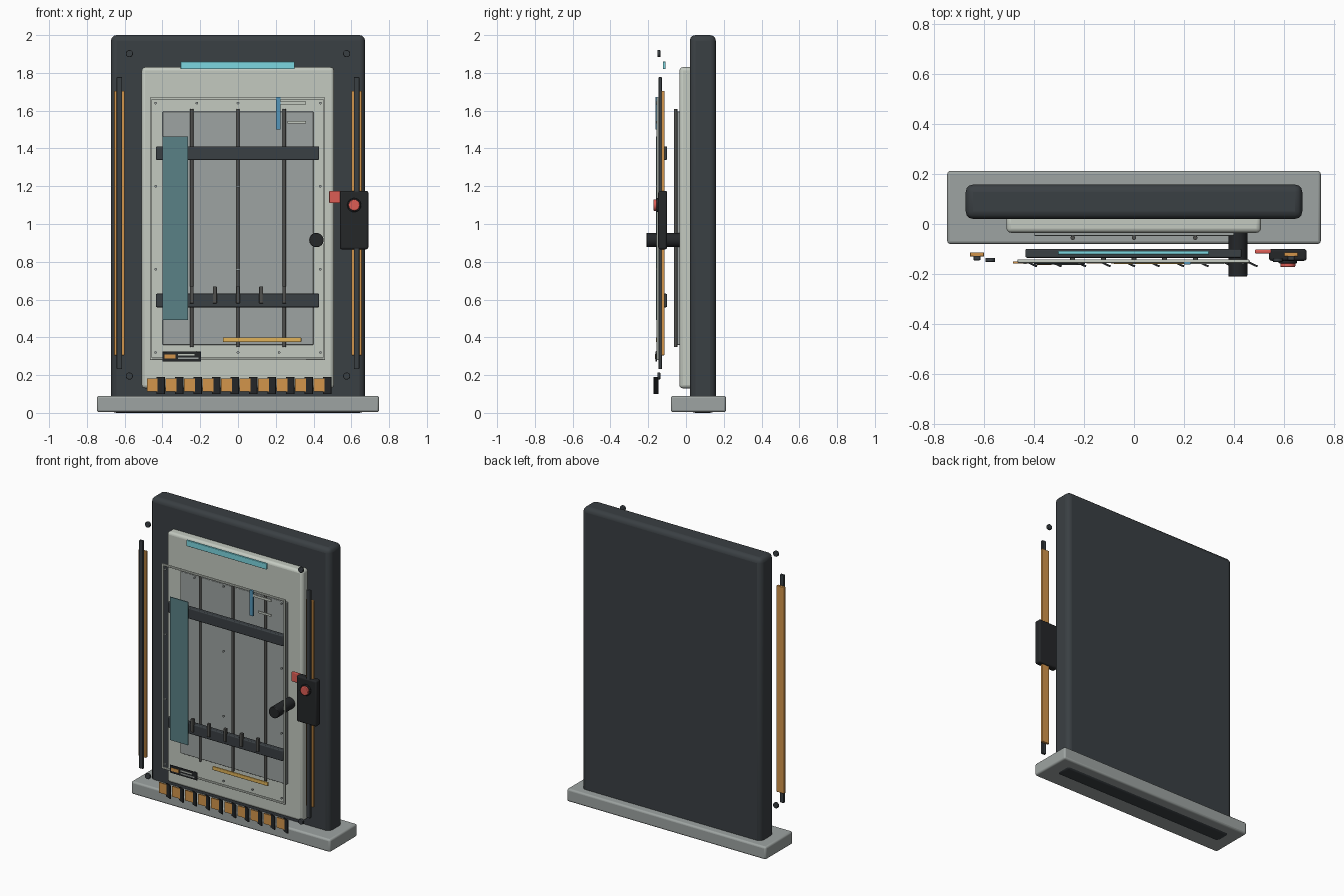
import bpy, math

default = bpy.data.objects.get("Cube")
if default:
    bpy.data.objects.remove(default, do_unlink=True)


def material(name, r, g, b):
    m = bpy.data.materials.new(name)
    m.use_nodes = True
    m.diffuse_color = (r, g, b, 1)
    node = next(n for n in m.node_tree.nodes if n.type == 'BSDF_PRINCIPLED')
    node.inputs["Base Color"].default_value = (r, g, b, 1)
    return m


CHARCOAL = material("charcoal", 0.042, 0.05, 0.056)
BLACK = material("black", 0.018, 0.02, 0.022)
PALE = material("pale_metal", 0.55, 0.59, 0.53)
GREY = material("grey_metal", 0.34, 0.37, 0.36)
ROD = material("rod_metal", 0.08, 0.08, 0.075)
ORANGE = material("orange", 0.65, 0.30, 0.07)
YELLOW = material("yellow", 0.75, 0.45, 0.10)
RED = material("red", 0.72, 0.11, 0.09)
CYAN = material("cyan", 0.20, 0.68, 0.75)
TEAL = material("teal", 0.10, 0.22, 0.24)
BLUE = material("blue", 0.09, 0.30, 0.48)


def finish(name, mat, bevel=0.0, segments=3):
    ob = bpy.context.object
    ob.name = ob.data.name = name
    ob.data.materials.append(mat)
    if bevel:
        mod = ob.modifiers.new("bevel", 'BEVEL')
        mod.width, mod.segments = bevel, segments
    bpy.ops.object.shade_smooth_by_angle(angle=math.radians(35))
    return ob


def box(name, xs, ys, zs, mat, bevel=0.0):
    """Box given by its extents along each axis."""
    spans = (xs, ys, zs)
    bpy.ops.mesh.primitive_cube_add(size=1, location=[(a + b) / 2 for a, b in spans])
    bpy.context.object.scale = [b - a for a, b in spans]
    bpy.ops.object.transform_apply(location=False, rotation=False, scale=True)
    return finish(name, mat, bevel)


def disc(name, x, z, ys, radius, mat, bevel=0.0, sides=24):
    """Cylinder lying along y."""
    bpy.ops.mesh.primitive_cylinder_add(
        vertices=sides, radius=radius, depth=ys[1] - ys[0],
        location=(x, sum(ys) / 2, z), rotation=(math.pi / 2, 0, 0))
    return finish(name, mat, bevel, 2)


# Main slab, floor plinth and raised door leaf
box("outer_slab", (-0.673, 0.673), (0.02, 0.158), (0, 2), CHARCOAL, 0.03)
box("plinth", (-0.747, 0.747), (-0.08, 0.212), (0.004, 0.09), GREY, 0.012)
box("door_leaf", (-0.51, 0.508), (-0.035, 0.04), (0.13, 1.83), PALE, 0.018)
box("inset_panel", (-0.4, 0.4), (-0.047, -0.03), (0.36, 1.595), GREY, 0.004)

# Vertical rods over the inset panel
for x in (-0.245, 0, 0.245):
    bpy.ops.mesh.primitive_cylinder_add(vertices=12, radius=0.009, depth=1.26,
                                        location=(x, -0.055, 0.98))
    finish("vertical_rod", ROD)

# Cross bars and the small hooks on the lower one
for z in (1.375, 0.595):
    box("cross_bar", (-0.434, 0.43), (-0.135, -0.1), (z - 0.036, z + 0.036), CHARCOAL, 0.006)
for i in range(-2, 3):
    x = i * 0.1225
    box("bar_hook", (x - 0.01, x + 0.01), (-0.145, -0.125), (0.58, 0.67), ROD, 0.003)

# Thin window frame with rivets
for x in (-0.46, 0.455):
    box("frame_side", (x - 0.006, x + 0.006), (-0.155, -0.142), (0.28, 1.67), PALE, 0.003)
for z in (0.286, 1.664):
    box("frame_rail", (-0.466, 0.461), (-0.155, -0.142), (z - 0.006, z + 0.006), PALE, 0.003)
for row in range(4):
    for col in range(-2, 3):
        if row in (0, 3) or col % 2 == 0:
            disc("frame_rivet", col * 0.218, 0.32 + row * 0.44, (-0.16, -0.15), 0.007, GREY, sides=10)

# Strips and markers on the window plane
box("glare_strip", (-0.4, -0.265), (-0.158, -0.152), (0.492, 1.463), TEAL)
box("blue_marker", (0.2, 0.225), (-0.162, -0.152), (1.5, 1.672), BLUE)
box("upper_dash", (0.215, 0.36), (-0.16, -0.153), (1.632, 1.648), PALE)
box("lower_dash", (0.262, 0.36), (-0.16, -0.153), (1.532, 1.546), PALE)
box("yellow_strip", (-0.08, 0.335), (-0.16, -0.15), (0.375, 0.4), YELLOW, 0.003)
box("light_bar", (-0.304, 0.3), (-0.122, -0.108), (1.82, 1.86), CYAN, 0.003)

# Status plate
box("status_plate", (-0.4, -0.195), (-0.161, -0.153), (0.272, 0.325), BLACK, 0.003)
box("status_fill", (-0.388, -0.33), (-0.164, -0.16), (0.288, 0.31), ORANGE)
box("status_line_high", (-0.318, -0.23), (-0.164, -0.16), (0.304, 0.312), PALE)
box("status_line_low", (-0.318, -0.21), (-0.164, -0.16), (0.286, 0.294), GREY)

# Side rails and corner screws, mirrored
for s in (-1, 1):
    x = s * 0.628
    box("side_strip", (x - 0.028, x + 0.028), (-0.13, -0.113), (0.305, 1.705), ORANGE, 0.003)
    box("side_rail", (x - 0.014, x + 0.014), (-0.145, -0.128), (0.232, 1.778), CHARCOAL, 0.003)
    for z in (0.195, 1.902):
        disc("corner_screw", s * 0.575, z, (-0.152, -0.136), 0.019, CHARCOAL, 0.003)

# Lock box with button and latch tab
box("lock_box", (0.54, 0.69), (-0.147, -0.1), (0.866, 1.176), BLACK, 0.01)
box("latch_tab", (0.483, 0.55), (-0.118, -0.102), (1.11, 1.176), RED, 0.005)
disc("button_collar", 0.615, 1.1, (-0.157, -0.145), 0.037, BLACK, 0.003)
disc("button", 0.615, 1.1, (-0.172, -0.155), 0.03, RED, 0.004)

# Handle knob
disc("handle_knob", 0.415, 0.915, (-0.21, -0.03), 0.038, BLACK, 0.004, 32)

# Hazard louvres along the bottom
for i in range(10):
    x = -0.453 + i * 0.098
    box("louvre_panel", (x - 0.03, x + 0.03), (-0.157, -0.149), (0.112, 0.182), ORANGE)
    blade = box("louvre_blade", (x + 0.021, x + 0.067), (-0.164, -0.156), (0.1, 0.19), BLACK)
    blade.rotation_euler.z = math.radians(-25)
